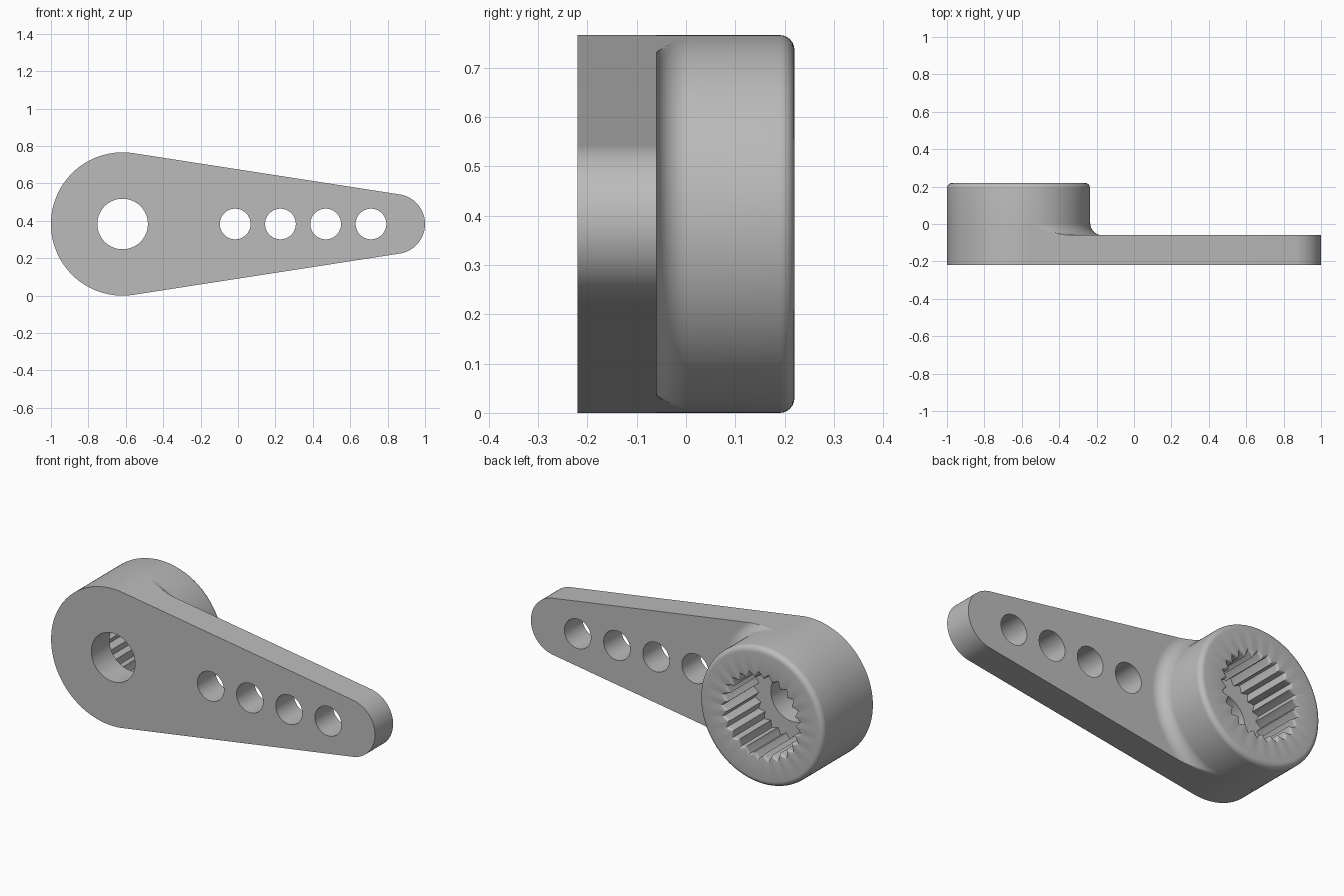
import bpy, bmesh
from math import sin, cos, pi, asin, acos, radians
from mathutils import Vector

cube = bpy.data.objects.get("Cube")
if cube:
    bpy.data.objects.remove(cube, do_unlink=True)

# Main dimensions
HUB_X, TIP_X, MID_Z = -0.617, 0.84, 0.383
HUB_R, TIP_R = 0.383, 0.16
FRONT, PLATE_BACK, HUB_BACK = -0.22, -0.06, 0.22
FILLET, ROUND, FLARE = 0.065, 0.03, 0.015
TEETH, PER_TOOTH = 25, 12
TANGENT = acos((HUB_R - TIP_R) / (TIP_X - HUB_X))

grey = bpy.data.materials.new("grey plastic")
grey.use_nodes = True
grey.diffuse_color = (0.5, 0.5, 0.5, 1)
grey.node_tree.nodes["Principled BSDF"].inputs["Base Color"].default_value = (0.5, 0.5, 0.5, 1)


def finish(bm, name):
    mesh = bpy.data.meshes.new(name)
    bm.to_mesh(mesh)
    bm.free()
    mesh.materials.append(grey)
    obj = bpy.data.objects.new(name, mesh)
    bpy.context.collection.objects.link(obj)
    bpy.ops.object.select_all(action='DESELECT')
    obj.select_set(True)
    bpy.context.view_layer.objects.active = obj
    bpy.ops.object.shade_smooth_by_angle(angle=radians(25))


def arc(x, r, start, end, steps):
    angles = [start + (end - start) * i / steps for i in range(steps + 1)]
    return [(x + r * cos(a), FRONT, MID_Z + r * sin(a)) for a in angles]


# Tapered arm plate: outline and hole loops filled, then extruded
bm = bmesh.new()
loops = [arc(TIP_X, TIP_R, -TANGENT, TANGENT, 48)
         + arc(HUB_X, HUB_R, TANGENT, 2 * pi - TANGENT, 150)]
loops.append(arc(HUB_X, 0.135, 0, 2 * pi, 72)[:-1])
for i in range(4):
    loops.append(arc(-0.015 + 0.242 * i, 0.082, 0, 2 * pi, 56)[:-1])
edges = []
for loop in loops:
    verts = [bm.verts.new(p) for p in loop]
    edges += [bm.edges.new((verts[i - 1], verts[i])) for i in range(len(verts))]
bmesh.ops.triangle_fill(bm, edges=edges, use_beauty=True, normal=(0, -1, 0))
moved = bmesh.ops.extrude_face_region(bm, geom=bm.faces[:], use_keep_orig=True)["geom"]
bmesh.ops.translate(bm, vec=Vector((0, PLATE_BACK - FRONT, 0)),
                    verts=[g for g in moved if isinstance(g, bmesh.types.BMVert)])
bmesh.ops.recalc_face_normals(bm, faces=bm.faces[:])
finish(bm, "arm_plate")


# Hub: rings kept inside the arm outline, with a toothed bore
def outline_radius(a):
    a = min(a, 2 * pi - a)
    return HUB_R / cos(TANGENT - a) if a < TANGENT else HUB_R


def tooth_radius(k):
    phase = (k % PER_TOOTH) / PER_TOOTH
    return 0.21 + 0.03 * abs(2 * phase - 1)


count = TEETH * PER_TOOTH
angles = [2 * pi * k / count for k in range(count)]
outer, bore = [], []
for i in range(15):                                   # fillet onto the arm
    t = pi / 2 * i / 14
    outer.append((HUB_R + FILLET * (1 - sin(t)), PLATE_BACK + FILLET * (1 - cos(t))))
for i in range(7):                                    # rounded back rim
    t = pi / 2 * i / 6
    outer.append((HUB_R - ROUND * (1 - cos(t)), HUB_BACK - ROUND * (1 - sin(t))))
for i in range(6):                                    # flared bore mouth
    t = pi / 2 * i / 5
    bore.append((FLARE * (1 - sin(t)), HUB_BACK - FLARE * (1 - cos(t))))
bore.append((0, PLATE_BACK))

bm = bmesh.new()
rings = []
for r, y in outer:
    rings.append([(min(r, outline_radius(a)), y) for a in angles])
for grow, y in bore:
    rings.append([(tooth_radius(k) + grow, y) for k in range(count)])
rings = [[bm.verts.new((HUB_X + r * cos(a), y, MID_Z + r * sin(a)))
          for a, (r, y) in zip(angles, ring)] for ring in rings]
for low, high in zip(rings, rings[1:]):
    for k in range(count):
        bm.faces.new((low[k - 1], high[k - 1], high[k], low[k]))
finish(bm, "splined_hub")
